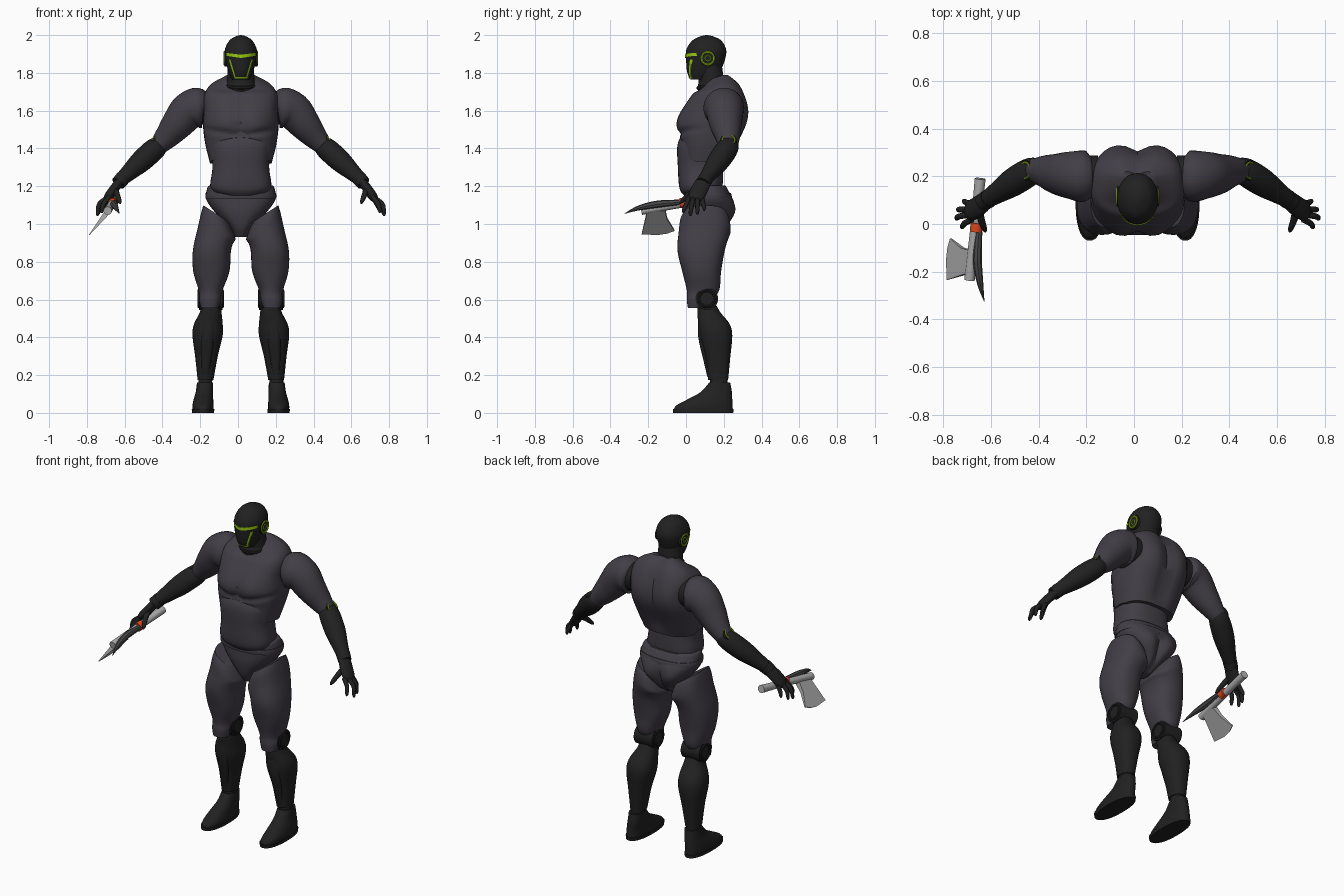
import bpy, bmesh, math
from mathutils import Vector
from mathutils.bvhtree import BVHTree

cube = bpy.data.objects.get("Cube")
if cube:
    bpy.data.objects.remove(cube, do_unlink=True)

CX = 0.015  # body axis
SEG = 36


def material(name, rgb, rough=0.6):
    m = bpy.data.materials.new(name)
    m.use_nodes = True
    m.diffuse_color = (*rgb, 1)
    bsdf = next(n for n in m.node_tree.nodes if n.type == 'BSDF_PRINCIPLED')
    bsdf.inputs["Base Color"].default_value = (*rgb, 1)
    bsdf.inputs["Roughness"].default_value = rough
    return m


PLUM = material("dark plum armour", (0.055, 0.048, 0.062))
BLACK = material("black rubber", (0.015, 0.015, 0.015))
GREEN = material("lime glow", (0.33, 0.62, 0.005))
STEEL = material("light steel", (0.42, 0.42, 0.42))
IRON = material("dark iron", (0.07, 0.07, 0.075))
RED = material("orange red", (0.75, 0.07, 0.015))


def finish(ob, mat, angle=40):
    ob.data.materials.clear()
    ob.data.materials.append(mat)
    bpy.ops.object.select_all(action='DESELECT')
    ob.select_set(True)
    bpy.context.view_layer.objects.active = ob
    bpy.ops.object.shade_smooth_by_angle(angle=math.radians(angle))
    return ob


def from_bmesh(name, bm, mat, angle=40):
    bmesh.ops.recalc_face_normals(bm, faces=bm.faces[:])
    me = bpy.data.meshes.new(name)
    bm.to_mesh(me)
    bm.free()
    ob = bpy.data.objects.new(name, me)
    ob.location.x = CX
    bpy.context.collection.objects.link(ob)
    return finish(ob, mat, angle)


def spline(keys, steps):
    # smooth interpolation through key rows
    out, n = [], len(keys)
    for i in range(n - 1):
        rows = [keys[max(0, min(n - 1, i + k))] for k in (-1, 0, 1, 2)]
        for j in range(steps):
            t = j / steps
            out.append([b + t * (c - a) / 2 + t * t * (a - 2.5 * b + 2 * c - d / 2)
                        + t ** 3 * (1.5 * (b - c) + (d - a) / 2)
                        for a, b, c, d in zip(*rows)])
    return out + [list(keys[-1])]


def skin(name, rings, mat, side=1, warp=None):
    bm = bmesh.new()
    rows = []
    for ring in rings:
        pts = [warp(p) if warp else p for p in ring]
        rows.append([bm.verts.new((p.x * side, p.y, p.z)) for p in pts])
    n = len(rows[0])
    for a, b in zip(rows, rows[1:]):
        for i in range(n):
            bm.faces.new((a[i], a[(i + 1) % n], b[(i + 1) % n], b[i]))
    for row in (rows[0], rows[-1]):
        mid = bm.verts.new(sum((v.co for v in row), Vector()) / n)
        for i in range(n):
            bm.faces.new((row[i], row[(i + 1) % n], mid))
    return from_bmesh(name, bm, mat)


def loft(name, keys, mat, side=1, power=2.3, warp=None, steps=5):
    # keys: z, centre x, centre y, half width, half depth
    rings = []
    for z, cx, cy, rx, ry in spline(keys, steps):
        ring = []
        for i in range(SEG):
            c, s = math.cos(math.tau * i / SEG), math.sin(math.tau * i / SEG)
            ring.append(Vector((cx + rx * math.copysign(abs(c) ** (2 / power), c),
                                cy + ry * math.copysign(abs(s) ** (2 / power), s), z)))
        rings.append(ring)
    return skin(name, rings, mat, side, warp)


def tube(name, keys, mat, side=1, ref=(0, 0, 1), wide=1, seg=20, steps=4):
    # keys: x, y, z, radius
    rows = spline(keys, steps)
    pts = [Vector(r[:3]) for r in rows]
    rings = []
    for i, row in enumerate(rows):
        t = (pts[min(i + 1, len(pts) - 1)] - pts[max(i - 1, 0)]).normalized()
        u = Vector(ref)
        u = (u - t * u.dot(t)).normalized()
        v = t.cross(u)
        rings.append([pts[i] + row[3] * (u * wide * math.cos(math.tau * k / seg)
                                         + v * math.sin(math.tau * k / seg)) for k in range(seg)])
    return skin(name, rings, mat, side)


def disc(name, at, normal, r, depth, mat):
    bpy.ops.mesh.primitive_cylinder_add(vertices=32, radius=r, depth=depth,
                                        location=Vector(at) + Vector((CX, 0, 0)),
                                        rotation=Vector(normal).to_track_quat('Z', 'Y').to_euler())
    bpy.context.object.name = name
    return finish(bpy.context.object, mat)


def ring(name, at, normal, r, thick, mat):
    bpy.ops.mesh.primitive_torus_add(major_radius=r, minor_radius=thick, major_segments=32,
                                     minor_segments=8, location=Vector(at) + Vector((CX, 0, 0)),
                                     rotation=Vector(normal).to_track_quat('Z', 'Y').to_euler())
    bpy.context.object.name = name
    return finish(bpy.context.object, mat)


def ramp(v, lo, hi):
    t = max(0, min(1, (v - lo) / (hi - lo)))
    return t * t * (3 - 2 * t)


def bump(a, b, size):
    return math.exp(-(a * a + b * b) / (size * size))


# Torso shaping
def chest_shape(p):
    x, y, z = p
    ax = abs(x)
    if y < 0.13:
        p.y -= 0.016 * bump(ax - 0.08, z - 1.54, 0.06)
        p.y += 0.012 * math.exp(-(x / 0.015) ** 2) * ramp(z, 1.44, 1.5)
        p.y += 0.014 * math.exp(-((z - 1.465 - 0.2 * ax) / 0.015) ** 2)
        p.z += 0.15 * math.exp(-(x / 0.1) ** 2) * ramp(-z, -1.47, -1.33)
    else:
        p.y -= 0.025 * math.exp(-(x / 0.04) ** 2) * ramp(z, 1.3, 1.4)
        p.y += 0.012 * bump(ax - 0.12, z - 1.6, 0.08)
    p.z -= 0.35 * max(0, 0.2 - y) * ramp(z, 1.68, 1.78)
    return p


def hip_shape(p):
    if p.y > 0.12:
        p.y += 0.03 * bump(abs(p.x) - 0.08, p.z - 1.06, 0.07)
        p.y -= 0.02 * math.exp(-(p.x / 0.02) ** 2) * ramp(-p.z, -1.15, -1.05)
    return p


def thigh_shape(p):
    p.z -= 0.65 * max(0, 0.2 - p.x) * ramp(p.z, 0.86, 1.08)
    return p


loft("chest", [(1.32, 0, 0.1, 0.165, 0.13), (1.42, 0, 0.122, 0.188, 0.153),
               (1.52, 0, 0.14, 0.2, 0.18), (1.6, 0, 0.153, 0.196, 0.175),
               (1.68, 0, 0.17, 0.195, 0.143), (1.74, 0, 0.178, 0.16, 0.107),
               (1.79, 0, 0.172, 0.075, 0.062)], PLUM, power=2.6, warp=chest_shape, steps=8)
loft("abdomen", [(1.15, 0, 0.075, 0.1, 0.085), (1.19, 0, 0.078, 0.16, 0.113),
                 (1.3, 0, 0.077, 0.15, 0.12), (1.42, 0, 0.075, 0.155, 0.12),
                 (1.49, 0, 0.09, 0.12, 0.1)], PLUM, power=2.6)
loft("pelvis", [(0.93, 0, 0.1, 0.03, 0.05), (0.98, 0, 0.115, 0.06, 0.095),
                (1.06, 0, 0.12, 0.135, 0.118), (1.13, 0, 0.122, 0.183, 0.12),
                (1.19, 0, 0.11, 0.178, 0.107), (1.205, 0, 0.11, 0.165, 0.095)],
     PLUM, power=2.4, warp=hip_shape)
loft("waist_band", [(1.135, 0, 0.118, 0.187, 0.125), (1.15, 0, 0.117, 0.188, 0.125),
                    (1.165, 0, 0.115, 0.186, 0.122)], PLUM, power=2.4)

# Neck and helmet
loft("neck", [(1.67, 0, 0.145, 0.08, 0.08), (1.73, 0, 0.14, 0.082, 0.078),
              (1.755, 0, 0.135, 0.074, 0.068), (1.84, 0, 0.125, 0.068, 0.065)], BLACK, power=2)
ring("collar", (0, 0.14, 1.735), (0, -0.2, 1), 0.076, 0.011, BLACK)
helmet = loft("helmet", [(1.765, 0, 0.07, 0.045, 0.045), (1.8, 0, 0.09, 0.062, 0.083),
                         (1.86, 0, 0.102, 0.08, 0.101), (1.92, 0, 0.107, 0.085, 0.106),
                         (1.97, 0, 0.11, 0.062, 0.078), (1.993, 0, 0.11, 0.028, 0.035),
                         (2.0, 0, 0.11, 0.004, 0.005)], BLACK, power=2.1)
bm = bmesh.new()
bm.from_mesh(helmet.data)
helmet_tree = BVHTree.FromBMesh(bm)
bm.free()


def face_stripe(name, upper, lower, n=24):
    # thin strip laid on the front of the helmet between two x-z lines
    bm = bmesh.new()
    rows = []
    for k in range(n + 1):
        col = []
        for a, b in (upper, lower):
            x, z = Vector(a).lerp(Vector(b), k / n)
            hit = helmet_tree.ray_cast(Vector((x, -1, z)), Vector((0, 1, 0)))
            y = hit[0].y if hit[0] else 0.1
            col += [bm.verts.new((x, y - 0.004, z)), bm.verts.new((x, y + 0.003, z))]
        rows.append((col[0], col[1], col[3], col[2]))
    for a, b in zip(rows, rows[1:]):
        for i in range(4):
            bm.faces.new((a[i], a[(i + 1) % 4], b[(i + 1) % 4], b[i]))
    bm.faces.new(rows[0])
    bm.faces.new(rows[-1])
    return from_bmesh(name, bm, GREEN)


for s, tag in ((1, "left"), (-1, "right")):
    face_stripe(f"{tag}_visor_band", ((0, 1.896), (s * 0.077, 1.906)), ((0, 1.879), (s * 0.077, 1.89)))
    face_stripe(f"{tag}_mask_line", ((s * 0.064, 1.872), (s * 0.034, 1.775)),
                ((s * 0.056, 1.872), (s * 0.027, 1.775)))
    disc(f"{tag}_ear_hub", (s * 0.074, 0.115, 1.877), (s, 0, 0), 0.042, 0.026, BLACK)
    ring(f"{tag}_ear_ring", (s * 0.086, 0.115, 1.877), (s, 0, 0), 0.033, 0.0055, GREEN)
    ring(f"{tag}_ear_core", (s * 0.086, 0.115, 1.877), (s, 0, 0), 0.014, 0.003, GREEN)
face_stripe("chin_line", ((-0.034, 1.778), (0.034, 1.778)), ((-0.034, 1.77), (0.034, 1.77)))

for s, tag in ((1, "left"), (-1, "right")):
    # Arms
    disc(f"{tag}_shoulder_socket", (s * 0.19, 0.2, 1.615), (s, 0, 0), 0.088, 0.05, BLACK)
    tube(f"{tag}_upper_arm", [(0.195, 0.2, 1.615, 0.085), (0.225, 0.2, 1.615, 0.108),
                              (0.28, 0.205, 1.595, 0.1), (0.335, 0.21, 1.53, 0.086),
                              (0.385, 0.22, 1.47, 0.069), (0.435, 0.225, 1.415, 0.05)], PLUM, s, seg=28)
    tube(f"{tag}_forearm", [(0.415, 0.23, 1.43, 0.042), (0.44, 0.225, 1.41, 0.055),
                            (0.475, 0.205, 1.38, 0.06), (0.53, 0.17, 1.33, 0.058),
                            (0.59, 0.13, 1.275, 0.045), (0.645, 0.095, 1.225, 0.034)], BLACK, s, seg=24)
    out = Vector((s * 0.8, 0, 0.6))
    hub = Vector((s * 0.425, 0.225, 1.41))
    disc(f"{tag}_elbow_hub", hub + out * 0.025, out, 0.042, 0.065, BLACK)
    ring(f"{tag}_elbow_ring", hub + out * 0.058, out, 0.033, 0.004, GREEN)
    # Hands
    tube(f"{tag}_cuff", [(0.625, 0.107, 1.243, 0.04), (0.65, 0.09, 1.215, 0.038)], BLACK, s)
    tube(f"{tag}_palm", [(0.645, 0.092, 1.22, 0.024), (0.675, 0.07, 1.18, 0.025),
                         (0.7, 0.055, 1.145, 0.024), (0.715, 0.048, 1.125, 0.016)],
         BLACK, s, ref=(0, 1, 0), wide=1.8)
    for i, (tx, tz) in enumerate(((0.735, 1.058), (0.758, 1.042), (0.752, 1.05), (0.728, 1.07))):
        y0, y1 = 0.018 + 0.022 * i, -0.012 + 0.036 * i
        tube(f"{tag}_finger_{i + 1}", [(0.695, y0, 1.145, 0.013), (tx - 0.01, (y0 + y1) / 2, 1.108, 0.0125),
                                       (tx, y1, tz + 0.015, 0.01), (tx, y1, tz, 0.004)],
             BLACK, s, seg=10, ref=(0, 1, 0))
    tube(f"{tag}_thumb", [(0.665, 0.06, 1.185, 0.016), (0.655, 0.015, 1.155, 0.015),
                          (0.642, -0.02, 1.122, 0.011), (0.638, -0.033, 1.108, 0.004)],
         BLACK, s, seg=10, ref=(1, 0, 0))
    # Legs
    loft(f"{tag}_thigh", [(1.1, 0.13, 0.1, 0.068, 0.115), (1.06, 0.125, 0.1, 0.085, 0.132),
                          (0.98, 0.128, 0.098, 0.1, 0.137), (0.86, 0.153, 0.08, 0.101, 0.125),
                          (0.75, 0.156, 0.083, 0.096, 0.103), (0.65, 0.16, 0.09, 0.064, 0.086),
                          (0.6, 0.163, 0.07, 0.058, 0.066), (0.555, 0.165, 0.05, 0.045, 0.04)],
         PLUM, s, warp=thigh_shape)
    disc(f"{tag}_knee_hub", (s * 0.16, 0.11, 0.605), (s, 0, 0), 0.06, 0.125, BLACK)
    for face in (-1, 1):
        ring(f"{tag}_knee_ring_{'inner' if face < 0 else 'outer'}",
             (s * (0.16 + face * 0.062), 0.11, 0.605), (s, 0, 0), 0.043, 0.008, BLACK)
    loft(f"{tag}_shin", [(0.57, 0.157, 0.11, 0.05, 0.05), (0.53, 0.16, 0.122, 0.058, 0.062),
                         (0.47, 0.172, 0.148, 0.076, 0.083), (0.41, 0.176, 0.158, 0.08, 0.087),
                         (0.3, 0.182, 0.167, 0.06, 0.068), (0.175, 0.187, 0.17, 0.042, 0.053)], BLACK, s)
    loft(f"{tag}_shin_guard", [(0.5, 0.168, 0.1, 0.03, 0.036), (0.4, 0.176, 0.115, 0.038, 0.05),
                               (0.28, 0.183, 0.13, 0.028, 0.038), (0.19, 0.187, 0.138, 0.02, 0.025)],
         BLACK, s, power=3)
    loft(f"{tag}_ankle", [(0.13, 0.19, 0.175, 0.036, 0.045), (0.19, 0.187, 0.172, 0.037, 0.046)], BLACK, s)
    loft(f"{tag}_foot", [(0.018, 0.2, 0.092, 0.056, 0.156), (0.04, 0.2, 0.098, 0.056, 0.148),
                         (0.07, 0.198, 0.125, 0.052, 0.12), (0.11, 0.193, 0.16, 0.046, 0.083),
                         (0.16, 0.19, 0.178, 0.042, 0.056)], BLACK, s)
    loft(f"{tag}_sole", [(0, 0.2, 0.091, 0.058, 0.159), (0.02, 0.2, 0.091, 0.06, 0.161)], BLACK, s)

# Hatchet
tube("hatchet_handle", [(-0.66, 0.19, 1.14, 0.023), (-0.68, 0, 1.11, 0.02),
                        (-0.705, -0.235, 1.07, 0.022)], STEEL)
tube("hatchet_band", [(-0.674, 0.005, 1.115, 0.026), (-0.678, -0.032, 1.11, 0.026)], RED)
tube("hatchet_spike", [(-0.665, -0.03, 1.115, 0.014), (-0.672, -0.15, 1.105, 0.019),
                       (-0.66, -0.25, 1.085, 0.013), (-0.643, -0.325, 1.055, 0.001)], IRON, seg=8)
down, flat = Vector((-0.62, 0, -0.78)), Vector((0.78, 0, -0.62))
outline = [(-0.11, 0), (-0.1, 0.06), (-0.06, 0.14), (-0.1, 0.16), (-0.15, 0.17),
           (-0.235, 0.165), (-0.215, 0.06), (-0.205, 0)]
bm = bmesh.new()
sides = []
for face in (-1, 1):
    sides.append([bm.verts.new(Vector((-0.697, y, 1.075)) + down * d
                               + flat * face * (0.016 - 0.085 * d)) for y, d in outline])
for pair in sides:
    bm.faces.new(pair)
for i in range(len(outline)):
    j = (i + 1) % len(outline)
    bm.faces.new((sides[0][i], sides[0][j], sides[1][j], sides[1][i]))
from_bmesh("hatchet_blade", bm, STEEL, 20)
